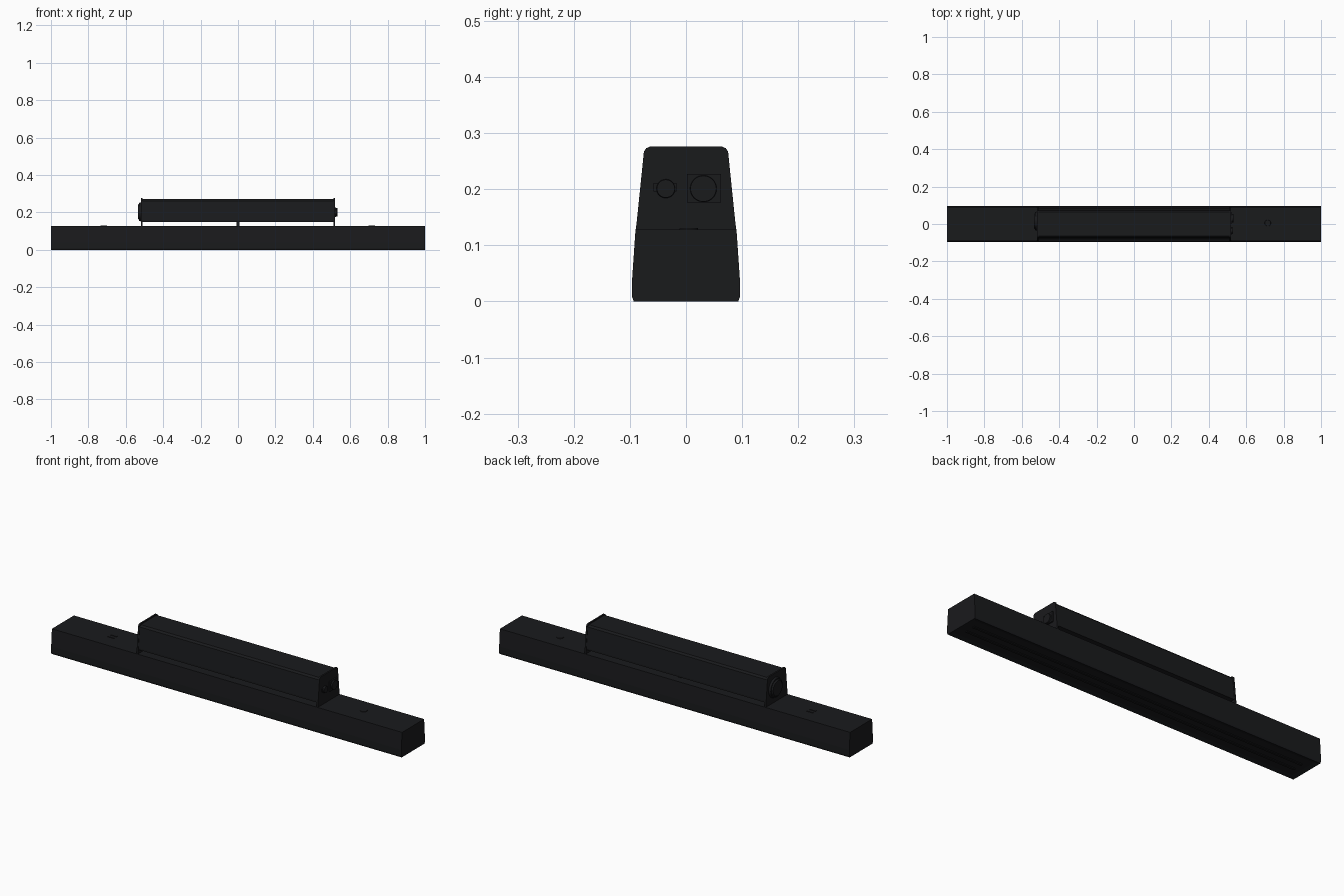
import bpy, bmesh, math

if "Cube" in bpy.data.objects:
    bpy.data.objects.remove(bpy.data.objects["Cube"])

mat = bpy.data.materials.new("dark_plastic")
mat.diffuse_color = (0.01, 0.0105, 0.012, 1)
mat.use_nodes = True
mat.node_tree.nodes["Principled BSDF"].inputs["Base Color"].default_value = mat.diffuse_color


def finish(bm, name, smooth=False):
    bmesh.ops.recalc_face_normals(bm, faces=bm.faces)
    me = bpy.data.meshes.new(name)
    bm.to_mesh(me)
    bm.free()
    ob = bpy.data.objects.new(name, me)
    bpy.context.collection.objects.link(ob)
    me.materials.append(mat)
    if smooth:
        bpy.context.view_layer.objects.active = ob
        ob.select_set(True)
        bpy.ops.object.shade_smooth_by_angle(angle=math.radians(30))
        ob.select_set(False)
    return ob


def extrude_bm(half, x0, x1):
    """Mirror a half profile of (y, z) points and sweep it along x."""
    pts = half + [(-y, z) for y, z in reversed(half)]
    bm = bmesh.new()
    a = [bm.verts.new((x0, y, z)) for y, z in pts]
    b = [bm.verts.new((x1, y, z)) for y, z in pts]
    bm.faces.new(a)
    bm.faces.new(b[::-1])
    for i in range(len(pts)):
        j = (i + 1) % len(pts)
        bm.faces.new((a[i], a[j], b[j], b[i]))
    bmesh.ops.recalc_face_normals(bm, faces=bm.faces)
    return bm


def box(name, x, y, z):
    bm = bmesh.new()
    bmesh.ops.create_cube(bm, size=1)
    for v in bm.verts:
        for i, (lo, hi) in enumerate((x, y, z)):
            v.co[i] = lo + (v.co[i] + 0.5) * (hi - lo)
    return finish(bm, name)


def knob(name, x0, x1, y, z, r0, r1, sides=32):
    """Short cylinder lying along x."""
    bm = bmesh.new()
    rings = []
    for x, r in ((x0, r0), (x1, r1)):
        rings.append([bm.verts.new((x, y + r * math.cos(2 * math.pi * i / sides),
                                    z + r * math.sin(2 * math.pi * i / sides)))
                      for i in range(sides)])
    a, b = rings
    bm.faces.new(a)
    bm.faces.new(b[::-1])
    for i in range(sides):
        j = (i + 1) % sides
        bm.faces.new((a[i], a[j], b[j], b[i]))
    return finish(bm, name, True)


# long tapered base with a recessed underside panel
bm = extrude_bm([(0.093, 0), (0.096, 0.008), (0.096, 0.04), (0.09, 0.128)], -1, 1)
bottom = min(bm.faces, key=lambda f: f.calc_center_median().z)
bmesh.ops.inset_individual(bm, faces=[bottom], thickness=0.03, depth=-0.006)
finish(bm, "base_bar")

# ribs under the base
for s in (-1, 1):
    box("underside_rib", (-0.95, 0.95), (s * 0.025 - 0.006, s * 0.025 + 0.006), (0.002, 0.008))

# upper housing floating above the base
finish(extrude_bm([(0.084, 0.149), (0.084, 0.158), (0.073, 0.262), (0.065, 0.271)],
                  -0.512, 0.512), "upper_housing")
box("centre_post", (-0.009, 0.009), (-0.05, 0.05), (0.126, 0.152))

for s in (-1, 1):
    # end plates that carry the housing
    x = sorted((s * 0.51, s * 0.518))
    finish(extrude_bm([(0.09, 0.126), (0.088, 0.14), (0.075, 0.267), (0.071, 0.273), (0.064, 0.276)],
                      *x), "end_plate")
    # thin raised strip on the base ends
    box("end_strip", sorted((s * 0.99, s * 1.0)), (-0.063, 0.063), (0.010, 0.018))

# right end: square drive with round cap, and a small knob
box("drive_block", (0.516, 0.525), (0.002, 0.062), (0.176, 0.227))
knob("drive_cap", 0.522, 0.532, 0.031, 0.201, 0.024, 0.023)
knob("small_knob", 0.516, 0.528, -0.036, 0.201, 0.017, 0.016)
box("small_knob_bar", (0.516, 0.522), (-0.058, -0.017), (0.196, 0.211))

# left end: stepped round cover
knob("end_cover", -0.516, -0.528, 0.015, 0.203, 0.052, 0.048)
knob("end_cover_cap", -0.526, -0.535, 0.015, 0.203, 0.044, 0.038)

# small details on the base top
for y in (-0.01, 0.012):
    box("top_tab", (-0.735, -0.70), (y - 0.003, y + 0.003), (0.126, 0.1305))
bm = bmesh.new()
bmesh.ops.create_cone(bm, cap_ends=True, segments=24, radius1=0.018, radius2=0.016, depth=0.005)
bmesh.ops.translate(bm, verts=bm.verts, vec=(0.715, 0.005, 0.128))
finish(bm, "top_button", True)
